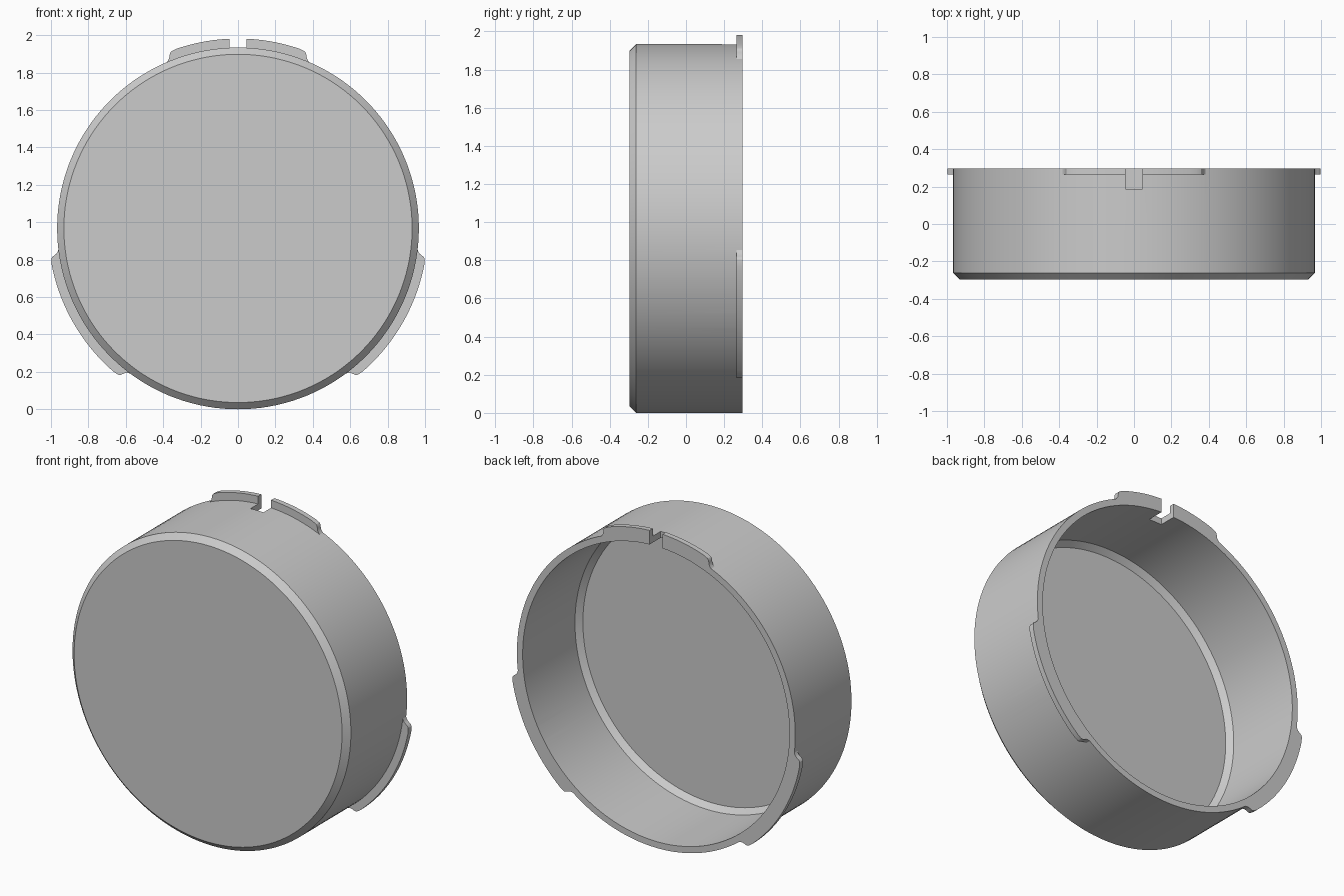
import bpy, bmesh
from math import sin, cos, radians, pi
from mathutils import Matrix, Vector

old = bpy.data.objects.get("Cube")
if old:
    bpy.data.objects.remove(old, do_unlink=True)

CENTRE_Z = 0.967
R, R_TAB = 0.967, 1.015
FRONT, BACK = -0.297, 0.297

grey = bpy.data.materials.new("plain_grey")
grey.use_nodes = True
colour = (0.6, 0.6, 0.6, 1)
grey.diffuse_color = colour
grey.node_tree.nodes["Principled BSDF"].inputs["Base Color"].default_value = colour


def add_object(name, bm):
    bmesh.ops.recalc_face_normals(bm, faces=bm.faces)
    mesh = bpy.data.meshes.new(name)
    bm.to_mesh(mesh)
    bm.free()
    mesh.materials.append(grey)
    obj = bpy.data.objects.new(name, mesh)
    bpy.context.collection.objects.link(obj)
    return obj


def combine(target, tool, operation):
    mod = target.modifiers.new(operation, 'BOOLEAN')
    mod.operation = operation
    mod.solver = 'EXACT'
    mod.object = tool
    bpy.context.view_layer.objects.active = target
    bpy.ops.object.modifier_apply(modifier=mod.name)
    bpy.data.objects.remove(tool, do_unlink=True)


# Hollow cap: closed wall profile spun around the y axis
profile = [(0, FRONT), (0.931, FRONT), (R, -0.261), (R, BACK),
           (0.927, BACK), (0.927, -0.222), (0.895, -0.255), (0, -0.255)]
bm = bmesh.new()
verts = [bm.verts.new((r, y, 0)) for r, y in profile]
edges = [bm.edges.new(pair) for pair in zip(verts, verts[1:])]
bmesh.ops.spin(bm, geom=verts + edges, cent=(0, 0, 0), axis=(0, 1, 0),
               angle=2 * pi, steps=144)
bmesh.ops.remove_doubles(bm, verts=bm.verts, dist=0.0001)
bmesh.ops.dissolve_limit(bm, angle_limit=radians(0.5), verts=bm.verts, edges=bm.edges)
cap = add_object("cap", bm)


# Rim tab outline: flared feet, straight ends, rounded outer corners
def tab(turn):
    half = [(0.385, 0.885), (0.374, 0.898), (0.368, 0.91), (0.366, 0.925),
            (0.364, 0.936), (0.358, 0.945), (0.348, 0.951)]
    arc = [(R_TAB * sin(a), R_TAB * cos(a))
           for a in (radians(19 - 38 * i / 20) for i in range(21))]
    inner = [(0.95 * sin(a), 0.95 * cos(a))
             for a in (radians(-23 + 46 * i / 20) for i in range(21))]
    outline = half + arc + [(-x, z) for x, z in reversed(half)] + inner
    bm = bmesh.new()
    face = bm.faces.new([bm.verts.new((x, 0.264, z)) for x, z in outline])
    out = bmesh.ops.extrude_face_region(bm, geom=[face])
    moved = [v for v in out["geom"] if isinstance(v, bmesh.types.BMVert)]
    bmesh.ops.translate(bm, verts=moved, vec=(0, BACK - 0.264, 0))
    bm.transform(turn)
    return add_object("rim_tab", bm)


# Slot through the wall and the middle of each tab
def slot(turn):
    bm = bmesh.new()
    bmesh.ops.create_cube(bm, size=1)
    bm.transform(turn @ Matrix.Translation((0, 0.288, 0.98))
                 @ Matrix.Diagonal((0.09, 0.2, 0.3, 1)))
    return add_object("slot_cutter", bm)


for angle in (0, 120, 240):
    turn = Matrix.Rotation(radians(angle), 4, 'Y')
    combine(cap, tab(turn), 'UNION')
    combine(cap, slot(turn), 'DIFFERENCE')

cap.data.transform(Matrix.Translation(Vector((0, 0, CENTRE_Z))))

# Smooth round walls, crisp edges
bpy.ops.object.select_all(action='DESELECT')
cap.select_set(True)
bpy.context.view_layer.objects.active = cap
bpy.ops.object.shade_smooth_by_angle(angle=radians(25))
